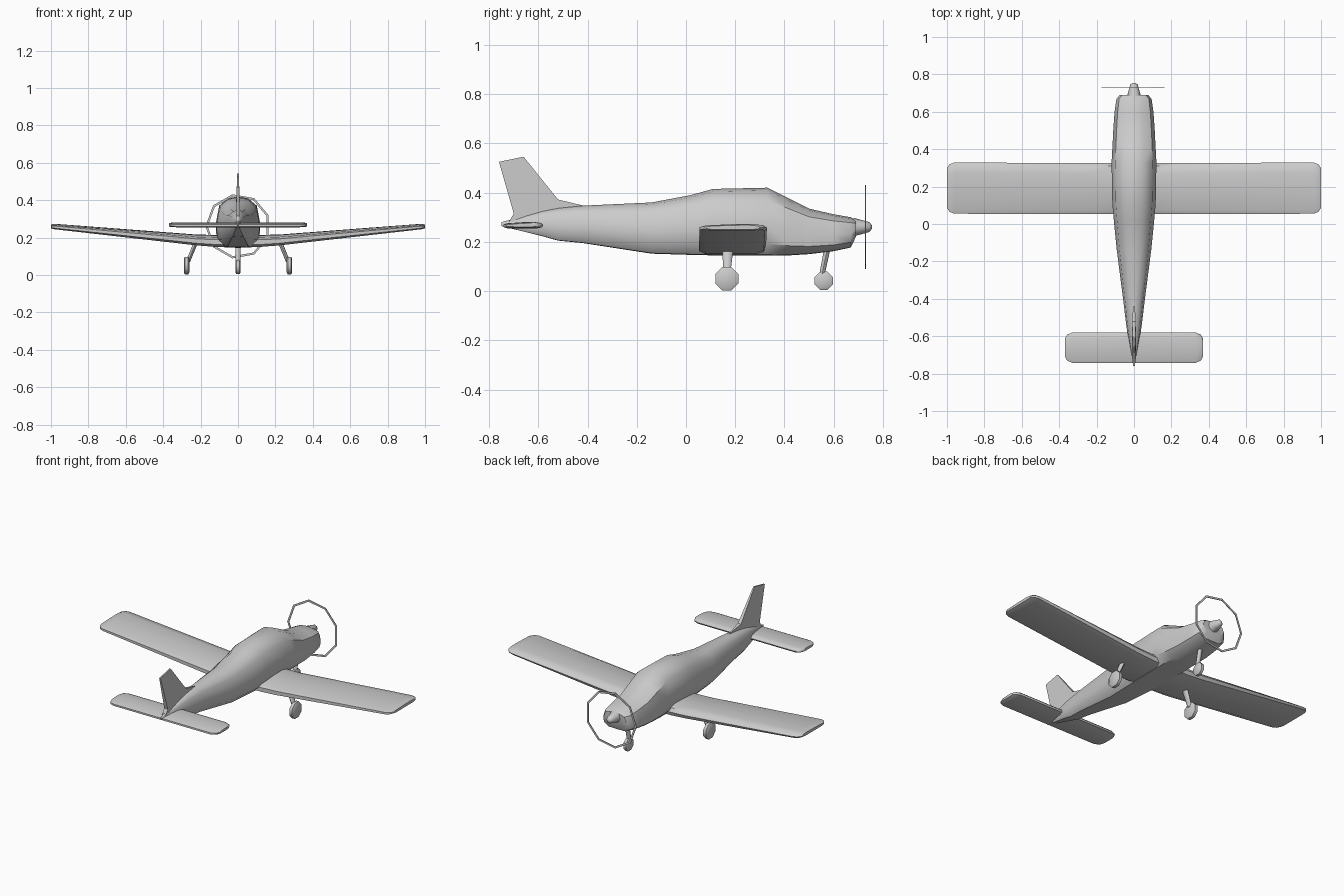
import bpy, bmesh
from math import cos, sin, pi
from mathutils import Vector

if "Cube" in bpy.data.objects:
    bpy.data.objects.remove(bpy.data.objects["Cube"])


def finish(name, bm, angle=40):
    bmesh.ops.recalc_face_normals(bm, faces=bm.faces)
    me = bpy.data.meshes.new(name)
    bm.to_mesh(me)
    bm.free()
    ob = bpy.data.objects.new(name, me)
    bpy.context.collection.objects.link(ob)
    bpy.ops.object.select_all(action='DESELECT')
    ob.select_set(True)
    bpy.context.view_layer.objects.active = ob
    if angle:
        bpy.ops.object.shade_smooth_by_angle(angle=angle * pi / 180)
    return ob


def loft(name, rings, angle=40, closed=False):
    """Skin a list of equal-length point rings; cap the ends unless closed."""
    bm = bmesh.new()
    vs = [[bm.verts.new(p) for p in r] for r in rings]
    n = len(vs[0])
    for k in range(len(vs) if closed else len(vs) - 1):
        a, b = vs[k], vs[(k + 1) % len(vs)]
        for i in range(n):
            j = (i + 1) % n
            bm.faces.new((a[i], a[j], b[j], b[i]))
    if not closed:
        bm.faces.new(vs[0])
        bm.faces.new(vs[-1])
    return finish(name, bm, angle)


# Fuselage: one cross-section scaled along y (y, half width, bottom, top)
half = [(0, 1), (.45, .96), (.84, .82), (1, .45), (.95, .17), (.6, .01), (0, 0)]
section = half + [(-x, z) for x, z in half[-2:0:-1]]
stations = [(-.75, .004, .264, .28), (-.58, .036, .222, .327), (-.52, .044, .205, .338),
            (-.42, .056, .195, .347), (-.14, .092, .152, .36), (.02, .108, .147, .39),
            (.11, .116, .145, .415), (.33, .12, .145, .42), (.42, .115, .145, .375),
            (.50, .111, .15, .335), (.60, .104, .162, .312), (.67, .094, .177, .30),
            (.69, .075, .22, .287)]
loft("fuselage", [[(x * w, y, b + z * (t - b)) for x, z in section]
                  for y, w, b, t in stations])

# Spinner
loft("spinner", [[(r * cos(a * pi / 4), y, .26 + r * sin(a * pi / 4)) for a in range(8)]
                 for y, r in [(.68, .038), (.72, .027), (.745, .02), (.755, .008)]], 50)

# Propeller disc outline: thin nine-sided ring
ring = []
for k in range(9):
    a = pi + k * 2 * pi / 9
    ring.append([(r * cos(a), y, .26 + r * sin(a))
                 for r, y in [(.174, .727), (.174, .731), (.162, .731), (.162, .727)]])
loft("propeller_ring", ring, 0, True)

# Lifting surfaces: blunt section (chord fraction, height fraction)
foil = [(0, -.3), (0, .1), (.08, .28), (.5, .46), (.8, .5), (.95, .32), (1, 0),
        (.97, -.35), (.85, -.5), (.1, -.5)]


def surface(name, st):
    """Stations: x, rear y, front y, centre z, thickness; mirrored in x."""
    full = [(-s[0], *s[1:]) for s in reversed(st)] + st
    loft(name, [[(x, y0 + c * (y1 - y0), z + h * t) for c, h in foil]
                for x, y0, y1, z, t in full])


surface("wing", [(.12, .053, .325, .182, .064), (.22, .053, .325, .187, .058),
                 (.96, .055, .329, .257, .03), (.985, .064, .32, .259, .028),
                 (1, .085, .30, .259, .018)])
surface("tailplane", [(.03, -.742, -.58, .268, .026), (.33, -.742, -.58, .268, .026),
                      (.358, -.73, -.592, .268, .023), (.37, -.705, -.615, .268, .016)])

# Fin with a leading fillet, thin tapered plate
fin = [(-.42, .33), (-.42, .348), (-.52, .372), (-.66, .546), (-.76, .525),
       (-.70, .315), (-.72, .28)]
loft("fin", [[(s * (.002 if y > -.45 else .012 - .04 * max(0, z - .34)), y, z) for y, z in fin]
             for s in (-1, 1)], 0)


# Undercarriage
def wheel(name, x, y, r, zc, w):
    rings = [[(x + dx, y + s * r * cos((k + .5) * pi / 4) / cos(pi / 8),
               zc + s * r * sin((k + .5) * pi / 4) / cos(pi / 8)) for k in range(8)]
             for dx, s in [(-w, .78), (-w * .6, 1), (w * .6, 1), (w, .78)]]
    loft(name, rings, 50)


def strut(name, p, q, rx, ry_low, ry_top):
    rings = []
    for c, ry in ((Vector(p), ry_low), (Vector(q), ry_top)):
        rings.append([c + Vector((rx * cos(k * pi / 4), ry * sin(k * pi / 4), 0))
                      for k in range(8)])
    loft(name, rings, 50)


for side, s in (("left", -1), ("right", 1)):
    wheel(side + "_main_wheel", s * .275, .166, .047, .05, .015)
    strut(side + "_main_leg", (s * .268, .166, .07), (s * .225, .17, .175), .012, .014, .023)
wheel("nose_wheel", 0, .56, .037, .042, .014)
strut("nose_leg", (0, .55, .055), (0, .578, .19), .014, .011, .013)
